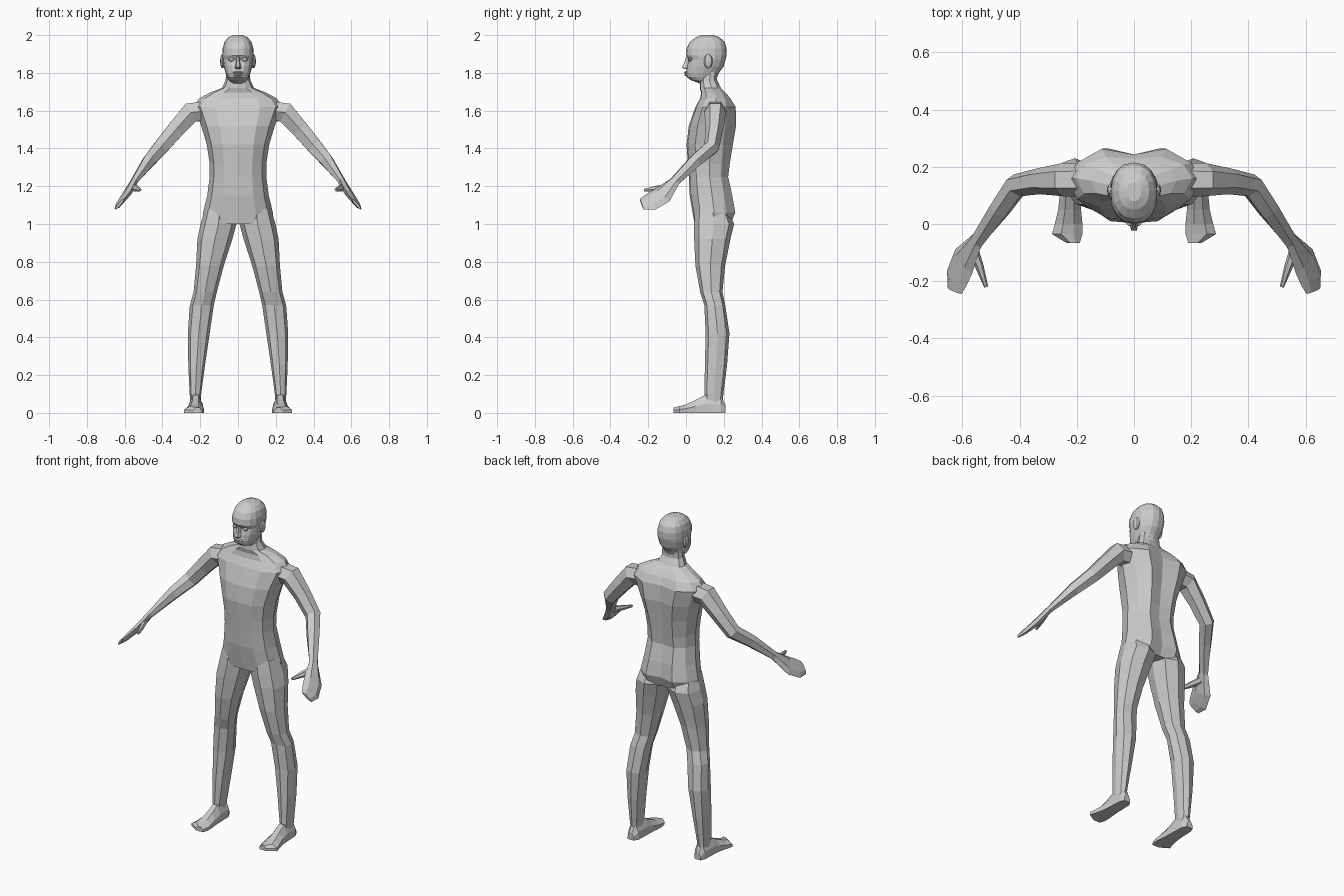
import bpy, bmesh
from math import cos, sin, pi
from mathutils import Vector

if "Cube" in bpy.data.objects:
    bpy.data.objects.remove(bpy.data.objects["Cube"])


def loft(name, rings, mirror=False):
    """Skin a list of equal-length point rings, capping both ends."""
    bm = bmesh.new()
    vs = [[bm.verts.new(p) for p in r] for r in rings]
    n = len(vs[0])
    for a, b in zip(vs, vs[1:]):
        for i in range(n):
            j = (i + 1) % n
            bm.faces.new((a[i], a[j], b[j], b[i]))
    bm.faces.new(vs[0][::-1])
    bm.faces.new(vs[-1])
    bmesh.ops.recalc_face_normals(bm, faces=bm.faces)
    me = bpy.data.meshes.new(name)
    bm.to_mesh(me)
    bm.free()
    ob = bpy.data.objects.new(name, me)
    bpy.context.collection.objects.link(ob)
    if mirror:
        ob.modifiers.new("mirror", 'MIRROR').use_bisect_axis[0] = False
        apply(ob)
    return ob


def apply(ob):
    bpy.context.view_layer.objects.active = ob
    for m in list(ob.modifiers):
        bpy.ops.object.modifier_apply(modifier=m.name)


def union(ob, *others):
    for o in others:
        m = ob.modifiers.new("union", 'BOOLEAN')
        m.operation, m.solver, m.object = 'UNION', 'EXACT', o
        apply(ob)
        bpy.data.objects.remove(o)


def oval(z, x0, x1, y0, y1, n=8, p=1.0):
    """Horizontal oval ring; p below 1 makes it squarer."""
    def f(v):
        return abs(v) ** p * (1 if v > 0 else -1)
    pts = []
    for i in range(n):
        a = 2 * pi * i / n
        pts.append(((x0 + x1) / 2 + (x1 - x0) / 2 * f(cos(a)),
                    (y0 + y1) / 2 + (y1 - y0) / 2 * f(sin(a)), z))
    return pts


def torso_ring(z, w, yf, yb, bump):
    d = yb - yf
    half = [(0, yf), (.5 * w, yf + .03 * d), (.85 * w, yf + .2 * d),
            (w, yf + .55 * d), (.85 * w, yb - .15 * d),
            (.48 * w, yb + bump), (0, yb)]
    pts = half + [(-x, y) for x, y in half[-2:0:-1]]
    return [(x, y, z) for x, y in pts]


def tube(name, stations, n=6):
    """Stations: centre, half width along hint, half thickness, hint axis."""
    c = [Vector(s[0]) for s in stations]
    rings = []
    for i, (_, ra, rb, hint) in enumerate(stations):
        t = (c[min(i + 1, len(c) - 1)] - c[max(i - 1, 0)]).normalized()
        h = Vector(hint)
        a = (h - t * h.dot(t)).normalized()
        b = t.cross(a)
        rings.append([c[i] + a * ra * cos(2 * pi * k / n) + b * rb * sin(2 * pi * k / n)
                      for k in range(n)])
    return loft(name, rings, True)


def blob(name, loc, scale, mirror=False, seg=8, rings=6):
    bpy.ops.mesh.primitive_uv_sphere_add(segments=seg, ring_count=rings)
    ob = bpy.context.object
    ob.name = name
    for v in ob.data.vertices:
        v.co = [v.co[i] * scale[i] + loc[i] for i in range(3)]
    if mirror:
        ob.modifiers.new("mirror", 'MIRROR')
    return ob


# Torso and neck: height, half width, front, back, shoulder blade / buttock bulge
body = loft("body", [torso_ring(*r) for r in [
    (1.00, .185, .045, .225, .01), (1.06, .185, .035, .243, .018),
    (1.15, .163, .02, .235, .01), (1.25, .15, .015, .215, .008),
    (1.32, .15, .01, .22, .012), (1.42, .165, .003, .23, .018),
    (1.52, .195, .015, .243, .022), (1.62, .235, .05, .243, .02),
    (1.665, .205, .075, .23, .005), (1.695, .15, .08, .21, 0),
    (1.72, .085, .073, .185, 0), (1.76, .066, .075, .165, -.005),
    (1.82, .06, .085, .165, -.005)]])

# Legs: height, inner x, outer x, front, back
legs = loft("legs", [oval(*r, 8, .85) for r in [
    (1.08, .02, .175, .05, .22), (1.00, .008, .198, .042, .255),
    (.92, .03, .215, .043, .235), (.78, .075, .222, .05, .207),
    (.64, .112, .235, .075, .193), (.57, .128, .255, .097, .208),
    (.42, .15, .266, .104, .23), (.25, .175, .263, .1, .217),
    (.10, .195, .256, .097, .198), (.03, .20, .25, .11, .19)]], True)

# Feet: y, inner x, outer x, height
feet = loft("feet", [
    [(x0, y, 0), (x1, y, 0), (x1, y, h * .5), (x1 * .7 + x0 * .3, y, h),
     (x1 * .3 + x0 * .7, y, h), (x0, y, h * .5)]
    for y, x0, x1, h in [
        (.21, .205, .245, .04), (.185, .19, .256, .09), (.1, .187, .26, .095),
        (.05, .185, .265, .068), (0, .18, .277, .045), (-.035, .18, .287, .035),
        (-.067, .19, .235, .028)]], True)

# Arms and mitten hands
Y, H = (0, 1, 0), (.56, .56, -.63)
arms = tube("arms", [
    ((.15, .155, 1.60), .06, .06, Y), ((.25, .155, 1.59), .058, .062, Y),
    ((.33, .15, 1.50), .046, .052, Y), ((.41, .135, 1.405), .042, .046, Y),
    ((.47, .05, 1.335), .038, .038, Y), ((.55, -.06, 1.225), .03, .02, H),
    ((.595, -.13, 1.15), .06, .02, H), ((.62, -.19, 1.115), .058, .015, H),
    ((.627, -.235, 1.105), .038, .008, H)])
thumbs = tube("thumbs", [
    ((.56, -.09, 1.195), .02, .016, H), ((.54, -.15, 1.188), .018, .014, H),
    ((.517, -.22, 1.18), .008, .007, H)])
union(body, legs, feet, arms, thumbs)

# Head: height, half width, front, back
head = loft("head", [oval(z, -w, w, y0, y1, 16, .88) for z, w, y0, y1 in [
    (1.745, .035, .07, .14), (1.762, .05, .025, .155), (1.778, .058, .004, .165),
    (1.80, .066, .0, .175), (1.835, .076, .004, .2), (1.872, .082, .014, .21),
    (1.893, .083, .0, .215), (1.93, .081, .003, .215), (1.963, .072, .02, .205),
    (1.987, .053, .05, .18), (2.0, .025, .08, .145)]])

# Nose: bridge, tip and base as triangles
loft("nose", [[(-s, .02, z), (s, .02, z), (s * .5, y, z), (-s * .5, y, z)]
              for z, s, y in [(1.885, .01, .0), (1.85, .014, -.01),
                              (1.83, .02, -.022), (1.82, .018, -.01)]])

# Lips, eyes and ears
blob("upper_lip", (0, .004, 1.802), (.028, .014, .007))
blob("lower_lip", (0, .004, 1.79), (.024, .013, .007))
blob("eyes", (.034, .022, 1.87), (.017, .012, .01), True)
blob("ears", (.082, .118, 1.862), (.013, .024, .038), True)
